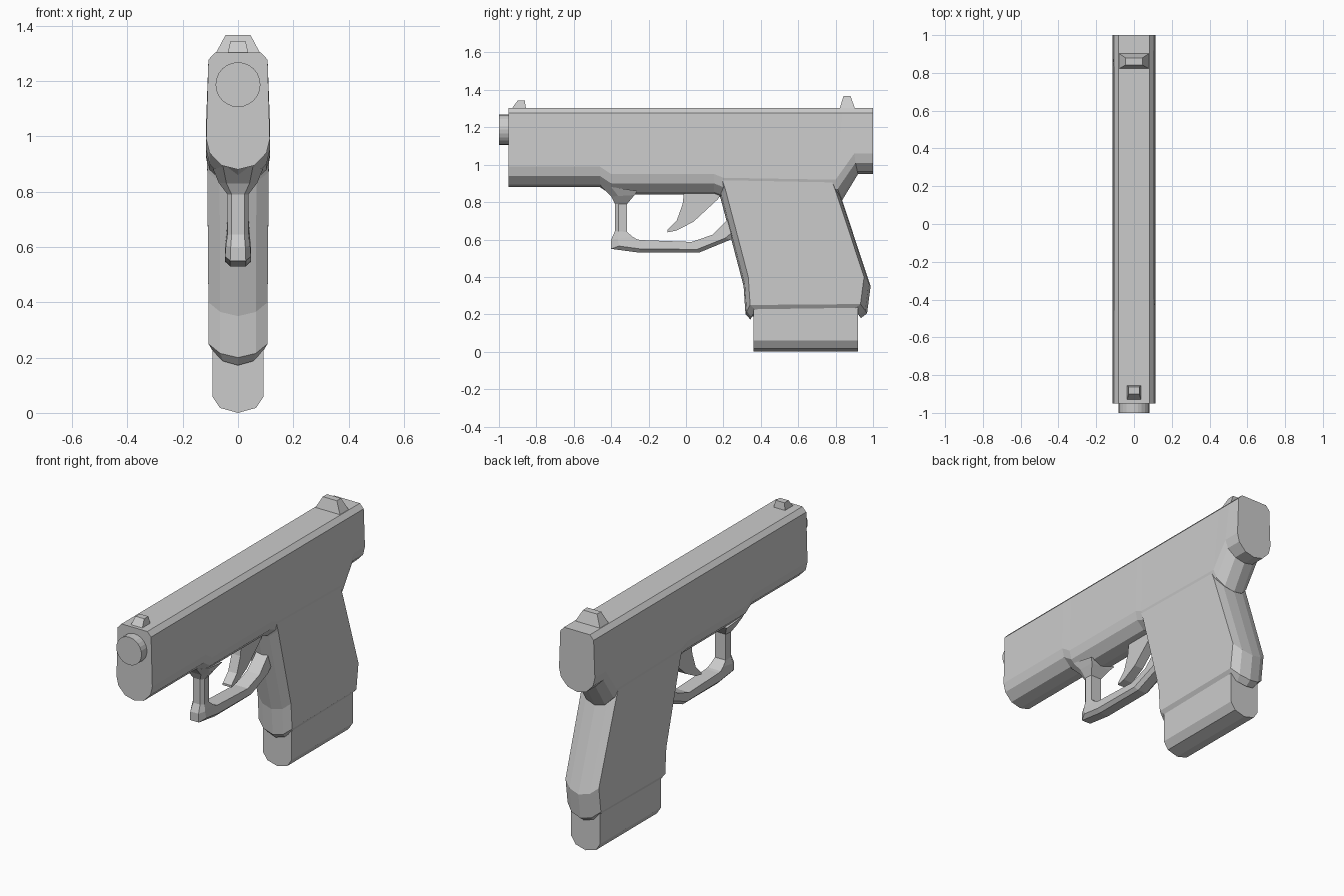
import bpy, bmesh
from math import pi

if "Cube" in bpy.data.objects:
    bpy.data.objects.remove(bpy.data.objects["Cube"])


def loft(name, rings):
    """Skin equal-sized closed rings and cap both ends."""
    bm = bmesh.new()
    rows = [[bm.verts.new(p) for p in ring] for ring in rings]
    n = len(rows[0])
    for a, b in zip(rows, rows[1:]):
        for i in range(n):
            j = (i + 1) % n
            bm.faces.new((a[i], a[j], b[j], b[i]))
    bm.faces.new(rows[0])
    bm.faces.new(rows[-1])
    bmesh.ops.recalc_face_normals(bm, faces=bm.faces)
    mesh = bpy.data.meshes.new(name)
    bm.to_mesh(mesh)
    bm.free()
    obj = bpy.data.objects.new(name, mesh)
    bpy.context.collection.objects.link(obj)
    return obj


def mirrored(half):
    """Complete a half ring by reflecting it across x = 0."""
    return half + [(-x, y, z) for x, y, z in reversed(half) if x > 1e-6]


# Slide and frame: one rounded section lofted along y (y, bottom z, edge shift)
def body_ring(y, zb, k=0):
    return mirrored([(0, y, zb), (.06, y - k * .2, zb + .015),
                     (.103, y - k * .7, zb + .06), (.115, y - k, zb + .11),
                     (.107, y, 1.277), (.083, y, 1.303)])


loft("slide_and_frame", [body_ring(*s) for s in (
    (-.95, .88), (-.46, .88), (-.40, .84), (.15, .84), (.20, .82),
    (.78, .81), (.835, .81, .035), (.92, .95, .02), (1, .95))])


# Grip: rounded front and back straps (front y, z, back y, z, half width)
def grip_ring(yf, zf, yb, zb, w):
    left = [(0, yf, zf), (w * .6, yf + .006, zf + .015), (w, yf + .025, zf + .05)]
    back = [(w, yb - .035, zb + .05), (w * .6, yb - .01, zb + .015), (0, yb, zb)]
    half = left + back
    return half + [(-x, y, z) for x, y, z in reversed(half) if x > 0]


loft("grip", [grip_ring(*s) for s in (
    (.165, .88, .80, .90, .112), (.185, .82, .835, .81, .111),
    (.308, .35, .987, .35, .107), (.318, .20, .968, .205, .107),
    (.345, .172, .935, .18, .09))])

# Magazine base
loft("magazine", [mirrored([(0, y, 0), (.065, y, .018), (.093, y, .06), (.093, y, .30)])
                  for y in (.36, .92)])


# Trigger guard: chamfered bar (outer y, z, inner y, z, half width)
def guard_ring(yo, zo, yi, zi, w):
    return mirrored([(w * f, yo + (yi - yo) * t, zo + (zi - zo) * t)
                     for t, f in ((0, .6), (.3, 1), (1, .9))])


loft("trigger_guard", [guard_ring(*s) for s in (
    (-.46, .89, -.26, .86, .09), (-.40, .83, -.275, .838, .07),
    (-.38, .79, -.315, .79, .038), (-.38, .645, -.315, .64, .038),
    (-.40, .60, -.285, .615, .044), (-.40, .55, -.26, .60, .047),
    (-.25, .53, -.24, .597, .047), (.07, .53, .03, .587, .047),
    (.24, .60, .14, .625, .046), (.27, .62, .22, .705, .042))])

# Trigger blade
blade = [(-.01, .86), (.20, .86), (.17, .815), (.04, .695), (-.05, .648),
         (-.10, .638), (-.10, .65), (-.05, .70), (-.018, .79)]
loft("trigger", [[(x, y, z) for y, z in blade] for x in (-.028, .028)])


# Sights: tapered blocks (half width, front y, back y, z for base then top)
def sight(name, *levels):
    loft(name, [[(-w, a, z), (w, a, z), (w, b, z), (-w, b, z)] for w, a, b, z in levels])


sight("front_sight", (.038, -.935, -.855, 1.295), (.028, -.90, -.862, 1.343))
sight("rear_sight", (.083, .82, .905, 1.295), (.045, .842, .88, 1.367))

# Muzzle
bpy.ops.mesh.primitive_cylinder_add(vertices=24, radius=.081, depth=.10,
                                    location=(0, -.95, 1.187), rotation=(pi / 2, 0, 0))
bpy.context.object.name = "muzzle"
